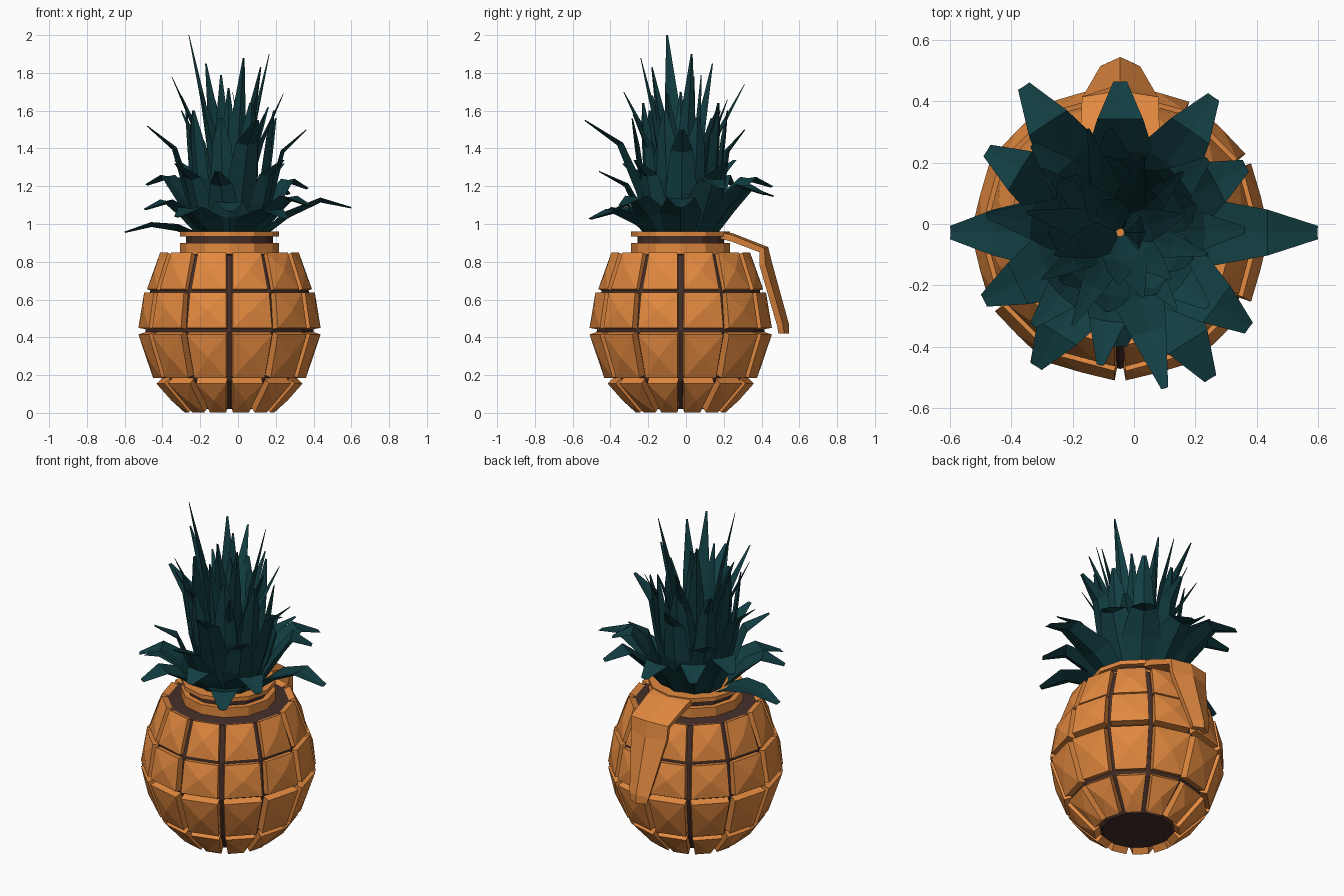
import bpy, bmesh, math
from mathutils import Vector

if "Cube" in bpy.data.objects:
    bpy.data.objects.remove(bpy.data.objects["Cube"])

CX, CY = -0.045, -0.028
SIDES = 12


def material(name, col):
    m = bpy.data.materials.new(name)
    m.diffuse_color = (*col, 1)
    m.use_nodes = True
    m.node_tree.nodes["Principled BSDF"].inputs["Base Color"].default_value = m.diffuse_color
    return m


ORANGE = material("orange", (0.76, 0.25, 0.05))
BROWN = material("brown", (0.06, 0.028, 0.023))
TEAL = material("teal", (0.006, 0.048, 0.055))


def add_mesh(name, verts, faces, mat):
    me = bpy.data.meshes.new(name)
    me.from_pydata([tuple(v) for v in verts], [], faces)
    me.materials.append(mat)
    ob = bpy.data.objects.new(name, me)
    bpy.context.collection.objects.link(ob)
    return ob


def lathe(name, profile, mat):
    """Capped faceted solid of revolution from (radius, z) points."""
    verts, faces = [], []
    for r, z in profile:
        for i in range(SIDES):
            a = i * math.tau / SIDES
            verts.append((CX + r * math.cos(a), CY + r * math.sin(a), z))
    for k in range(len(profile) - 1):
        for i in range(SIDES):
            j = (i + 1) % SIDES
            faces.append((k * SIDES + i, k * SIDES + j,
                          (k + 1) * SIDES + j, (k + 1) * SIDES + i))
    faces.append(tuple(reversed(range(SIDES))))
    faces.append(tuple(range((len(profile) - 1) * SIDES, len(profile) * SIDES)))
    return add_mesh(name, verts, faces, mat)


# dark core seen in the grooves
lathe("core", [(0.195, 0.02), (0.355, 0.17), (0.445, 0.43), (0.42, 0.645),
               (0.345, 0.835), (0.23, 0.845), (0.23, 0.94)], BROWN)
# neck collars
lathe("neck_lower", [(0.262, 0.83), (0.262, 0.90)], ORANGE)
lathe("neck_upper", [(0.262, 0.935), (0.262, 0.96)], ORANGE)


# raised shell tiles: each row is bottom radius, z, top radius, z
def tile_row(name, r0, z0, r1, z1, depth=0.045):
    verts, faces = [], []
    d = Vector((r1 - r0, z1 - z0)).normalized()
    n = Vector((d.y, -d.x))

    def corner(r, z, a, side, gap):
        a += side * (math.pi / SIDES - math.asin(gap / r))
        return Vector((CX + r * math.cos(a), CY + r * math.sin(a), z))

    for i in range(SIDES):
        a = (i + 0.5) * math.tau / SIDES
        b = len(verts)
        for off, gap in ((0, 0.018), (-depth, 0.01)):
            for r, z, s in ((r0, z0, -1), (r0, z0, 1), (r1, z1, 1), (r1, z1, -1)):
                verts.append(corner(r + n.x * off, z + n.y * off, a, s, gap))
        mid = sum(verts[b:b + 4], Vector()) / 4
        verts.append(mid + Vector((n.x * math.cos(a), n.x * math.sin(a), n.y)) * 0.018)
        for k in range(4):
            m = (k + 1) % 4
            faces.append((b + k, b + m, b + 8))
            faces.append((b + m, b + k, b + 4 + k, b + 4 + m))
        faces.append((b + 7, b + 6, b + 5, b + 4))
    add_mesh(name, verts, faces, ORANGE)


for i, row in enumerate([(0.238, 0.002, 0.387, 0.155), (0.405, 0.185, 0.483, 0.415),
                         (0.483, 0.45, 0.452, 0.638), (0.437, 0.655, 0.368, 0.848)]):
    tile_row(f"shell_tiles_{i + 1}", *row)

# safety lever: ridge y, z, edge y, z, half width
stations = [(0.19, 0.962, 0.19, 0.955, 0.13), (0.25, 0.95, 0.25, 0.94, 0.13),
            (0.435, 0.878, 0.415, 0.872, 0.125), (0.457, 0.79, 0.42, 0.79, 0.12),
            (0.545, 0.47, 0.515, 0.46, 0.065), (0.545, 0.42, 0.52, 0.42, 0.055)]
lv, lf = [], []
for y, z, ey, ez, w in stations:
    lv += [(CX - w, ey, ez), (CX, y, z), (CX + w, ey, ez)]
for k in range(len(stations) - 1):
    for j in (0, 1):
        p = 3 * k + j
        lf.append((p, p + 1, p + 4, p + 3))
lever = add_mesh("lever", lv, lf, ORANGE)
sol = lever.modifiers.new("thickness", 'SOLIDIFY')
sol.thickness = 0.034
sol.offset = 1 if lever.data.polygons[0].normal.z < 0 else -1


# keeled leaf that follows a bent path to its tip
def leaf(name, pts, widths):
    verts, faces = [], []
    tip = pts[-1]
    a = math.atan2(tip.y - CY, tip.x - CX)
    side = Vector((-math.sin(a), math.cos(a), 0))
    for k, (p, w) in enumerate(zip(pts, widths)):
        t = (pts[min(k + 1, len(pts) - 1)] - pts[max(k - 1, 0)]).normalized()
        out = t.cross(side).normalized()
        if out.x * math.cos(a) + out.y * math.sin(a) < 0 or out.z > 0.2:
            out = -out
        verts += [p - side * w, p + out * w * 0.35, p + side * w, p + out * w * 0.1]
        if k:
            for j in range(4):
                m, b = (j + 1) % 4, 4 * k
                faces.append((b - 4 + j, b - 4 + m, b + m, b + j))
    e = len(verts) - 4
    faces += [(3, 2, 1, 0), (e, e + 1, e + 2, e + 3)]
    ob = add_mesh(name, verts, faces, TEAL)
    bm = bmesh.new()
    bm.from_mesh(ob.data)
    bmesh.ops.recalc_face_normals(bm, faces=bm.faces)
    bm.to_mesh(ob.data)
    bm.free()


def polar(tip, fr, r, z):
    """Point towards the tip at a fraction of its reach plus r."""
    v = Vector((tip.x - CX, tip.y - CY, 0))
    v = v * fr + v.normalized() * r
    return Vector((CX + v.x, CY + v.y, z))


def whorl(name, tips, path, widths):
    """Leaves to each tip; path rows are reach fraction, extra radius, height fraction."""
    for i, t in enumerate(tips):
        t = Vector(t)
        pts = [polar(t, f, r, 0.95 + (t.z - 0.95) * h) for f, r, h in path]
        leaf(f"{name}_{i + 1}", pts + [t], widths)


# lower drooping leaves
lower = [(0.60, -0.028, 1.09), (0.365, 0.19, 1.19), (0.26, 0.415, 1.16),
         (-0.045, 0.465, 1.15), (-0.36, 0.45, 1.20), (-0.48, 0.24, 1.21),
         (-0.60, -0.028, 0.96), (-0.49, -0.25, 1.08), (-0.32, -0.465, 1.04),
         (-0.045, -0.40, 1.07), (0.25, -0.505, 1.03), (0.375, -0.34, 1.10)]
for i, t in enumerate(lower):
    t = Vector(t)
    top = t.z + 0.05
    leaf(f"lower_leaf_{i + 1}",
         [polar(t, 0, 0.16, 0.95), polar(t, 0.22, 0.15, 0.5 * (top + 0.99)),
          polar(t, 0.73, 0.01, top), t], [0.08, 0.11, 0.075, 0.022])

# middle leaves, broad then bending out at the tip
whorl("middle_leaf",
      [(0.36, -0.02, 1.50), (0.10, -0.535, 1.55), (-0.48, 0.03, 1.52),
       (-0.08, 0.31, 1.50), (0.24, 0.21, 1.32), (-0.33, 0.26, 1.34),
       (-0.33, -0.33, 1.32), (0.24, -0.27, 1.34), (-0.11, -0.46, 1.28)],
      [(0, 0.14, 0), (0.1, 0.17, 0.4), (0.5, 0.07, 0.8)],
      [0.075, 0.085, 0.06, 0.012])

# blunt upright leaves filling the crown
whorl("upright_leaf",
      [(CX + r * math.cos(a), CY + r * math.sin(a), z) for a, r, z in
       [(math.radians(20 + 40 * k), (0.26, 0.23, 0.25)[k % 3], (1.56, 1.64, 1.60)[k % 3])
        for k in range(9)]],
      [(0, 0.10, 0), (0.35, 0.11, 0.45), (0.7, 0.05, 0.78)],
      [0.06, 0.065, 0.05, 0.012])

# tall inner leaves
whorl("tall_leaf",
      [(-0.26, -0.10, 2.0), (0.165, 0.03, 1.90), (0.03, -0.24, 1.88),
       (-0.17, 0.14, 1.85), (0.12, -0.18, 1.83), (-0.09, 0.08, 1.79),
       (-0.35, 0.04, 1.78), (-0.15, 0.31, 1.74), (-0.20, -0.33, 1.70),
       (0.24, -0.10, 1.69), (0.16, 0.17, 1.62), (-0.30, 0.18, 1.60),
       (-0.30, -0.18, 1.68), (0.14, -0.28, 1.58), (0.03, 0.22, 1.66),
       (-0.05, -0.20, 1.72), (-0.03, -0.028, 1.70)],
      [(0, 0.005, 0), (0.15, 0.06, 0.35), (0.42, 0.05, 0.66)],
      [0.05, 0.055, 0.04, 0.005])
